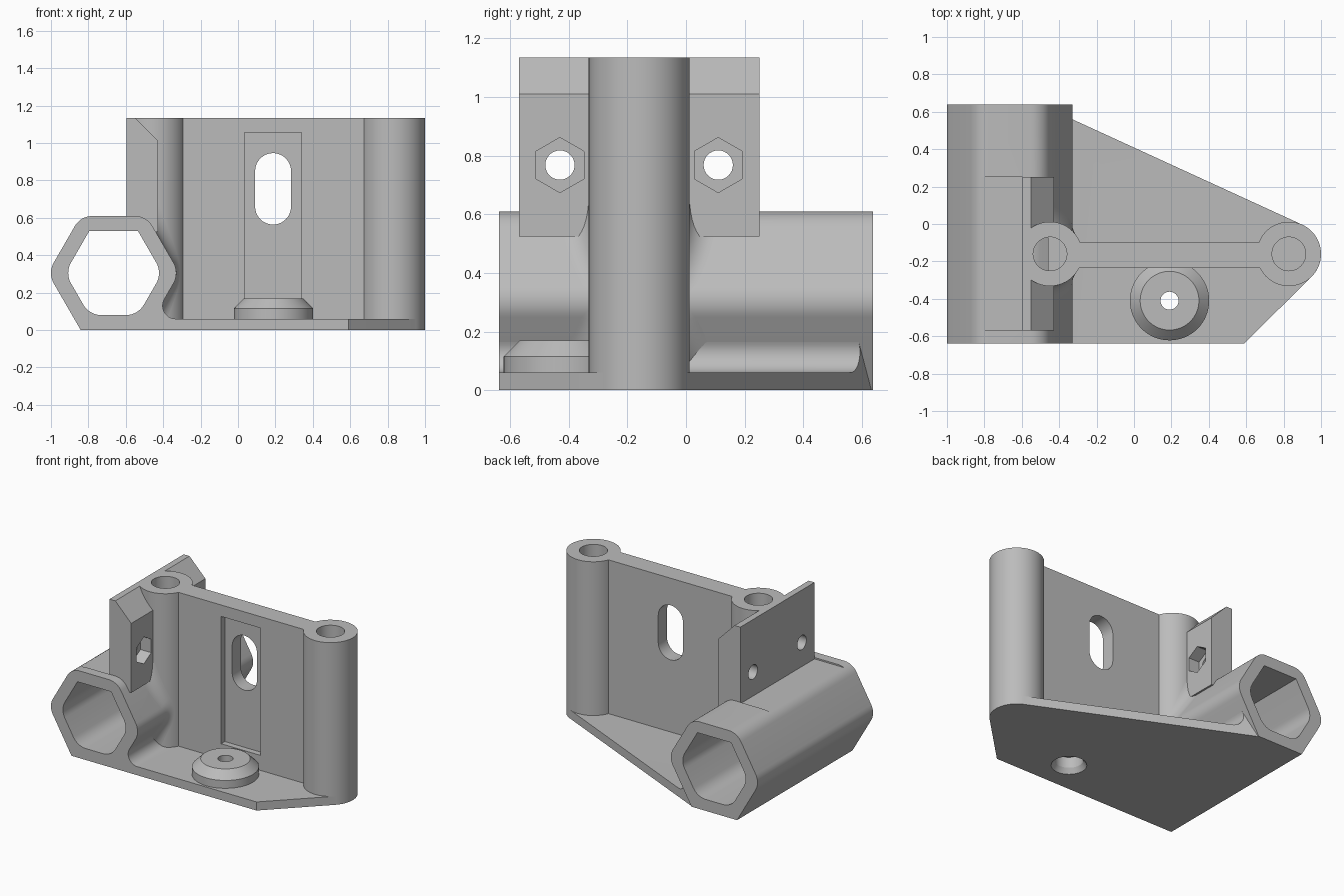
import bpy, bmesh, math
from mathutils import Vector

if "Cube" in bpy.data.objects:
    bpy.data.objects.remove(bpy.data.objects["Cube"])

grey = bpy.data.materials.new("plain grey")
grey.diffuse_color = (0.5, 0.5, 0.5, 1)
grey.use_nodes = True
grey.node_tree.nodes["Principled BSDF"].inputs["Base Color"].default_value = grey.diffuse_color

HEIGHT, HALF_Y = 1.135, 0.638
TUBE_X, TUBE_Z = -0.665, 0.305
LEFT, RIGHT, POST_Y, POST_R = -0.449, 0.828, -0.16, 0.172
C30, S30 = math.cos(math.pi / 6), 0.5


def add(name, bm):
    bmesh.ops.recalc_face_normals(bm, faces=bm.faces)
    me = bpy.data.meshes.new(name)
    bm.to_mesh(me)
    bm.free()
    ob = bpy.data.objects.new(name, me)
    bpy.context.collection.objects.link(ob)
    me.materials.append(grey)
    return ob


def loft(name, rings):
    """Solid through a list of equal-length rings of 3D points."""
    bm = bmesh.new()
    vs = [[bm.verts.new(p) for p in ring] for ring in rings]
    n = len(vs[0])
    for a, b in zip(vs, vs[1:]):
        for i in range(n):
            j = (i + 1) % n
            bm.faces.new((a[i], a[j], b[j], b[i]))
    bm.faces.new(vs[0])
    bm.faces.new(vs[-1])
    return add(name, bm)


def prism(name, pts, axis, lo, hi):
    place = {"X": lambda u, v, a: (a, u, v),
             "Y": lambda u, v, a: (u, a, v),
             "Z": lambda u, v, a: (u, v, a)}[axis]
    return loft(name, [[place(u, v, a) for u, v in pts] for a in (lo, hi)])


def arc(cx, cy, r, a0, a1, n):
    return [(cx + r * math.cos(math.radians(a0 + (a1 - a0) * i / n)),
             cy + r * math.sin(math.radians(a0 + (a1 - a0) * i / n))) for i in range(n + 1)]


def circle(cx, cy, r, n=48):
    return arc(cx, cy, r, 0, 360, n)[:-1]


def rect(u0, u1, v0, v1):
    return [(u0, v0), (u1, v0), (u1, v1), (u0, v1)]


def turned(name, cx, cy, profile, n=64):
    return loft(name, [[(x, y, z) for x, y in circle(cx, cy, r, n)] for r, z in profile])


def hexagon(apothem, r, sharp):
    """Hexagon around the tube axis, corners rounded except the sharp ones."""
    big, pts = apothem / C30, []
    for a in range(0, 360, 60):
        d = Vector((math.cos(math.radians(a)), math.sin(math.radians(a))))
        if a in sharp:
            pts.append((TUBE_X + d.x * big, TUBE_Z + d.y * big))
        else:
            c = d * (big - r / C30)
            pts += arc(TUBE_X + c.x, TUBE_Z + c.y, r, a - 30, a + 30, 8)
    return pts


def boolean(ob, tool, op="DIFFERENCE"):
    m = ob.modifiers.new("cut", "BOOLEAN")
    m.operation, m.solver, m.object = op, "EXACT", tool
    bpy.context.view_layer.objects.active = ob
    bpy.ops.object.modifier_apply(modifier=m.name)


# Cutters
bore = prism("bore_cutter", hexagon(0.225, 0.11, (60, 120)), "Y", -1, 1)
left_hole = prism("left_hole_cutter", circle(LEFT, POST_Y, 0.09), "Z", 0.4, 1.3)
right_hole = prism("right_hole_cutter", circle(RIGHT, POST_Y, 0.09), "Z", 0.4, 1.3)
clearance = prism("clearance_cutter", rect(-0.835, -0.595, -0.57, 0.25), "Z", 0.6, 1.3)
slot = prism("slot_cutter", arc(0.1875, 0.85, 0.096, 0, 180, 20)
             + arc(0.1875, 0.66, 0.096, 180, 360, 20), "Y", -0.5, 0.2)
recess = prism("recess_cutter", rect(0.035, 0.34, 0.165, 1.055), "Y", -0.5, -0.195)
screw = turned("screw_cutter", 0.19, -0.41,
               [(0.125, -0.02), (0.09, 0.035), (0.09, 0.11), (0.048, 0.11), (0.048, 0.3)], 48)
nuts = []
for y in (POST_Y - 0.27, POST_Y + 0.27):
    nuts.append(prism("bolt_cutter", circle(y, 0.768, 0.05, 32), "X", -0.8, -0.3))
    nuts.append(prism("nut_cutter", arc(y, 0.768, 0.094, 30, 330, 5), "X", -0.51, -0.3))
cutters = [bore, left_hole, right_hole, clearance, slot, recess, screw] + nuts

parts = []


def part(ob, *tools):
    for t in tools:
        boolean(ob, t)
    parts.append(ob)


# Hexagonal tube lying along y
part(prism("hex_tube", hexagon(0.305, 0.11, (240, 300)), "Y", -HALF_Y, HALF_Y),
     bore, clearance, left_hole)

# Base plate with a rounded root against the tube, trimmed to its plan outline
root = arc(-0.333, 0.13, 0.07, 270, 150, 12)
base = prism("base_plate", [(-0.5, 0), (1.2, 0), (1.2, 0.06)] + root + [(-0.425, 0.165)],
             "Y", -0.9, 0.9)
outline = prism("outline_cutter", [(-0.6, -HALF_Y), (0.59, -HALF_Y)]
                + arc(RIGHT, POST_Y, POST_R, -45, 65.5, 16)
                + [(-0.33, 0.56), (-0.501, HALF_Y), (-0.6, HALF_Y)], "Z", -0.2, 0.6)
cutters.append(outline)
boolean(base, outline, "INTERSECT")
part(base, screw)

# Upright wall and the two posts
part(prism("wall", rect(-0.34, 0.72, -0.236, -0.098), "Z", 0.01, HEIGHT), recess, slot)
part(prism("left_post", circle(LEFT, POST_Y, POST_R, 64), "Z", 0.01, HEIGHT),
     bore, left_hole, clearance)
part(prism("right_post", circle(RIGHT, POST_Y, POST_R, 64), "Z", 0, HEIGHT), right_hole)

# Bolting flange with a chamfered top and two nut pockets
part(prism("flange", [(-0.595, 0.525), (-0.427, 0.525), (-0.427, 1.01),
                      (-0.55, HEIGHT), (-0.595, HEIGHT)], "Y", -0.57, 0.25),
     bore, left_hole, *nuts)

# Screw boss
part(turned("screw_boss", 0.19, -0.41, [(0.212, 0.01), (0.212, 0.115), (0.157, 0.17)]), screw)

# Rolling-ball fillets between the left post and the tube
R = 0.1
cx = TUBE_X + (0.305 - 0.11) / C30
path = []
for i in range(15):                                   # upper face
    t = 0.36 * (1 - i / 14)
    path.append((30, t))
path += [(30 - 60 * i / 12, 0) for i in range(1, 13)]  # rounded corner
path += [(-30, -0.15 * i / 6) for i in range(1, 7)]    # lower face
for side, name in ((-1, "front_fillet"), (1, "back_fillet")):
    rings = []
    for deg, t in path:
        n = Vector((math.cos(math.radians(deg)), 0, math.sin(math.radians(deg))))
        c = Vector((cx, 0, TUBE_Z)) + n * (0.11 + R)
        c += Vector((-abs(t) * S30, 0, t * C30))
        dx = c.x - LEFT
        dy = side * math.sqrt((POST_R + R) ** 2 - dx * dx)
        c.y = POST_Y + dy
        u, v = Vector((-dx, -dy, 0)).normalized(), -n
        ring = [c + u.slerp(v, k / 10) * R for k in range(11)]
        ring.append(c + (u + v) * (1.12 * R / (1 + u.dot(v))))
        rings.append(ring)
    part(loft(name, rings))

# Tidy up and shade
for ob in cutters:
    bpy.data.objects.remove(ob)
for ob in parts:
    bpy.ops.object.select_all(action="DESELECT")
    ob.select_set(True)
    bpy.context.view_layer.objects.active = ob
    bpy.ops.object.shade_smooth_by_angle(angle=math.radians(25))
